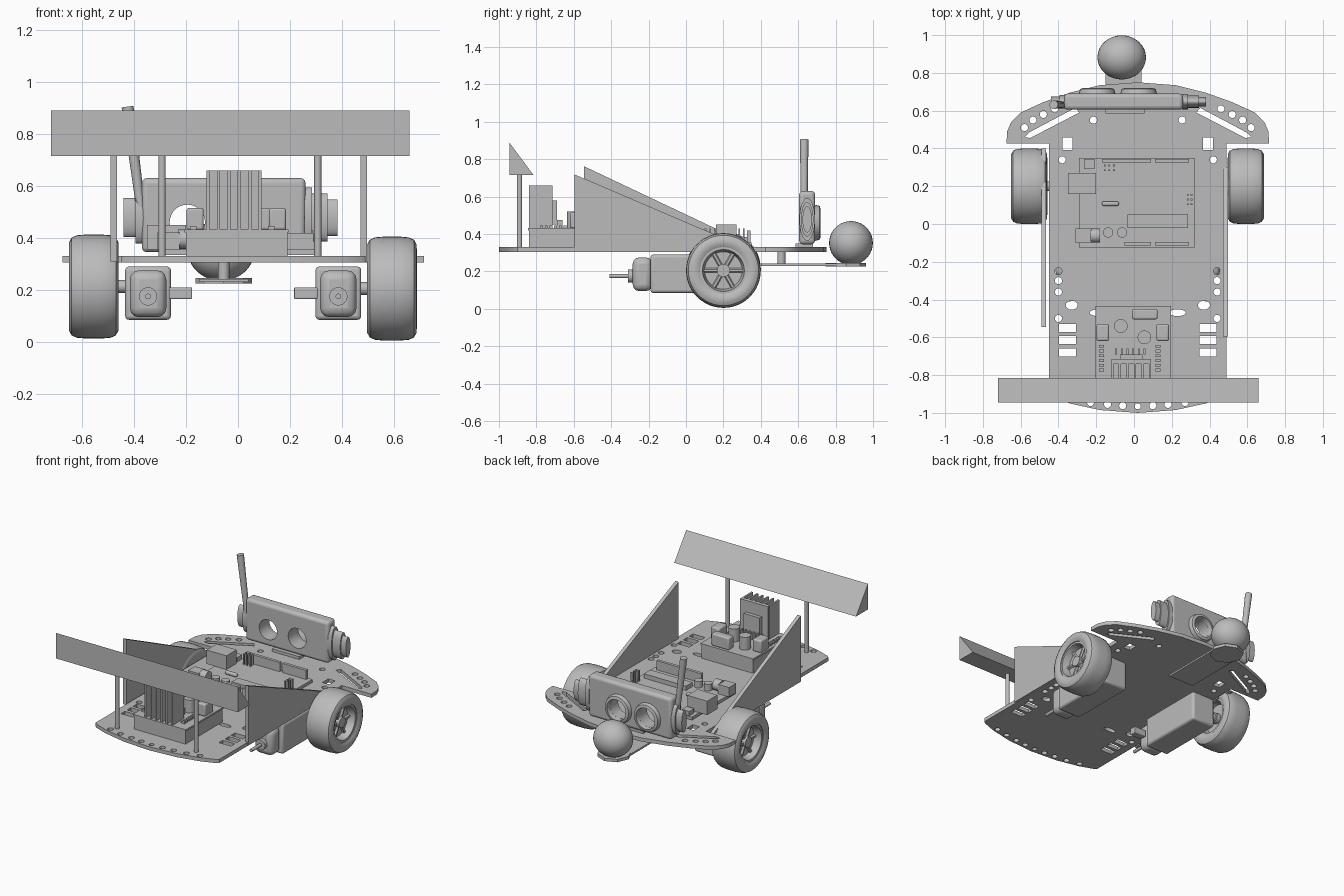
import bpy, bmesh, math
from mathutils import Matrix, Vector

if "Cube" in bpy.data.objects:
    bpy.data.objects.remove(bpy.data.objects["Cube"], do_unlink=True)

grey = bpy.data.materials.new("plain grey")
grey.use_nodes = True
grey.diffuse_color = (0.5, 0.5, 0.5, 1)
grey.node_tree.nodes["Principled BSDF"].inputs["Base Color"].default_value = (0.5, 0.5, 0.5, 1)
CX = 0.02          # centre line of the chassis
parts = []


def finish(name, bm, bevel=0, segments=3):
    bmesh.ops.recalc_face_normals(bm, faces=bm.faces)
    me = bpy.data.meshes.new(name)
    bm.to_mesh(me)
    bm.free()
    me.materials.append(grey)
    ob = bpy.data.objects.new(name, me)
    bpy.context.collection.objects.link(ob)
    if bevel:
        mod = ob.modifiers.new("Bevel", 'BEVEL')
        mod.width, mod.segments = bevel, segments
    parts.append(ob)
    return ob


def box(name, x, y, z, bevel=0):
    bm = bmesh.new()
    size = [b - a for a, b in (x, y, z)]
    mid = [(a + b) / 2 for a, b in (x, y, z)]
    bmesh.ops.create_cube(bm, size=1, matrix=Matrix.Translation(mid) @ Matrix.Diagonal((*size, 1)))
    return finish(name, bm, bevel)


def rod(name, p, q, r, sides=24, squash=1, r2=None):
    """Cylinder from p to q; squash narrows it along y."""
    p, q = Vector(p), Vector(q)
    bm = bmesh.new()
    bmesh.ops.create_cone(bm, cap_ends=True, segments=sides, radius1=r,
                          radius2=r2 or r, depth=(q - p).length)
    turn = (q - p).to_track_quat('Z', 'Y').to_matrix().to_4x4()
    place = Matrix.Translation((p + q) / 2) @ Matrix.Diagonal((1, squash, 1, 1)) @ turn
    bmesh.ops.transform(bm, matrix=place, verts=bm.verts)
    return finish(name, bm)


def prism(name, outline, x0, x1):
    """Extrude a (y, z) outline along x."""
    bm = bmesh.new()
    face = bm.faces.new([bm.verts.new((x0, y, z)) for y, z in outline])
    ext = bmesh.ops.extrude_face_region(bm, geom=[face])
    moved = [v for v in ext["geom"] if isinstance(v, bmesh.types.BMVert)]
    bmesh.ops.translate(bm, vec=(x1 - x0, 0, 0), verts=moved)
    return finish(name, bm)


def lathe(name, profile, centre, axis, closed=True, steps=48):
    """Spin (radius, offset) points about the x or y axis."""
    bm = bmesh.new()
    side = Vector((0, 0, 1))
    vs = [bm.verts.new(side * r + axis * t) for r, t in profile]
    pairs = list(zip(vs, vs[1:] + vs[:1])) if closed else list(zip(vs, vs[1:]))
    edges = [bm.edges.new(p) for p in pairs]
    bmesh.ops.spin(bm, geom=vs + edges, cent=(0, 0, 0), axis=axis, angle=math.tau, steps=steps)
    bmesh.ops.remove_doubles(bm, verts=bm.verts, dist=0.0005)
    bmesh.ops.translate(bm, vec=centre, verts=bm.verts)
    return finish(name, bm)


def ring(x, y, r, r2=None, n=14):
    return [(x + r * math.cos(math.tau * i / n), y + (r2 or r) * math.sin(math.tau * i / n))
            for i in range(n)]


def rect(x, y, w, h):
    return [(x - w, y - h), (x + w, y - h), (x + w, y + h), (x - w, y + h)]


# Chassis plate: half outline mirrored, with holes as inner splines
half = [(0, -1), (0.2, -0.985), (0.36, -0.95), (0.455, -0.915), (0.47, -0.9), (0.47, 0.425),
        (0.695, 0.425), (0.692, 0.49), (0.67, 0.54), (0.62, 0.59), (0.5, 0.645),
        (0.36, 0.695), (0.2, 0.735), (0, 0.75)]
loops = [half + [(-x, y) for x, y in half[-2:0:-1]]]
holes = [ring(0, -0.965, 0.016)]
for s in (-1, 1):
    spots = [(0.08, -0.962), (0.16, -0.955), (0.25, -0.945), (0.34, -0.925), (0.42, -0.25),
             (0.42, -0.3), (0.42, -0.36), (0.42, -0.5), (0.555, 0.55), (0.5, 0.58),
             (0.44, 0.61), (0.6, 0.51), (0.235, 0.55), (0.4, 0.34)]
    holes += [ring(s * x, y, 0.019) for x, y in spots]
    holes += [rect(s * 0.372, y, 0.045, 0.021) for y in (-0.55, -0.615, -0.68)]
    holes += [rect(s * 0.372, 0.425, 0.026, 0.032), ring(s * 0.35, -0.43, 0.032, 0.024)]
    holes += [ring(s * 0.21, -0.47, 0.045, 0.018)]
    holes += [[(s * x, y) for x, y in ((0.6, 0.46), (0.575, 0.485), (0.33, 0.615), (0.31, 0.59), (0.57, 0.455))]]
loops += holes
curve = bpy.data.curves.new("chassis_plate", 'CURVE')
curve.dimensions, curve.fill_mode, curve.extrude = '2D', 'BOTH', 0.0125
for loop in loops:
    sp = curve.splines.new('POLY')
    sp.points.add(len(loop) - 1)
    for pt, (x, y) in zip(sp.points, loop):
        pt.co = (x + CX, y, 0, 1)
    sp.use_cyclic_u = True
curve.materials.append(grey)
plate = bpy.data.objects.new("chassis_plate", curve)
plate.location.z = 0.3175
bpy.context.collection.objects.link(plate)
bpy.ops.object.select_all(action='DESELECT')
plate.select_set(True)
bpy.context.view_layer.objects.active = plate
bpy.ops.object.convert(target='MESH')
parts.append(bpy.context.object)

# Wheels with rounded tyres, recessed rims and spoked hubs, plus gear motors
X, Y = Vector((1, 0, 0)), Vector((0, 1, 0))
tyre_side = [(0.125, 0.085), (0.145, 0.096), (0.17, 0.095), (0.188, 0.085), (0.197, 0.065), (0.2, 0.03)]
rim_side = [(0.126, 0.08), (0.112, 0.08), (0.1, 0.03), (0.001, 0.03)]
for s, side, wx, wz in ((-1, "right", -0.555, 0.213), (1, "left", 0.592, 0.205)):
    c = Vector((wx, 0.2, wz))
    lathe(side + "_tyre", tyre_side + [(r, -t) for r, t in tyre_side[::-1]], c, X)
    lathe(side + "_rim", rim_side[::-1] + [(r, -t) for r, t in rim_side], c, X, closed=False)
    rod(side + "_hub", c - X * 0.06, c + X * 0.06, 0.035)
    for i in range(6):
        a = math.tau * i / 6
        d = Vector((0, math.cos(a), math.sin(a)))
        rod(side + "_spoke", c + d * 0.03 + X * s * 0.035, c + d * 0.104 + X * s * 0.035, 0.012, 6)
    m = CX + s * 0.366
    box(side + "_gearbox", (m - 0.088, m + 0.088), (-0.19, 0.28), (0.085, 0.29), 0.015)
    box(side + "_motor_can", (m - 0.07, m + 0.07), (-0.285, -0.18), (0.095, 0.275), 0.035)
    rod(side + "_motor_cap", (m, -0.31, 0.175), (m, -0.28, 0.175), 0.035)
    rod(side + "_motor_shaft", (m, -0.41, 0.175), (m, -0.3, 0.175), 0.011, 12)
    rod(side + "_axle", (m, 0.2, wz), c, 0.025, 16)
    inner = sorted((m - s * 0.08, m - s * 0.17))
    box(side + "_motor_terminal", inner, (-0.25, -0.2), (0.165, 0.21), 0.005)

# Side fins
prism("right_fin", [(-0.545, 0.31), (-0.545, 0.762), (0.4, 0.315), (0.4, 0.31)], -0.49, -0.465)
prism("left_fin", [(-0.595, 0.31), (-0.595, 0.718), (0.3, 0.335), (0.3, 0.31)], 0.472, 0.497)

# Wedge spoiler on posts
prism("spoiler", [(-0.945, 0.715), (-0.945, 0.89), (-0.815, 0.715)], -0.72, 0.66)
for x in (-0.292, 0.307):
    rod("spoiler_post", (x, -0.89, 0.325), (x, -0.89, 0.73), 0.014, 16)

# Motor driver: base, heat sink, terminals, capacitors, small parts
box("driver_base", (-0.2, 0.19), (-0.84, -0.44), (0.33, 0.42))
box("driver_board", (-0.205, 0.195), (-0.845, -0.435), (0.42, 0.432))
box("heat_sink_back", (-0.12, 0.09), (-0.74, -0.715), (0.432, 0.66))
for i in range(6):
    x = -0.115 + i * 0.04
    box("heat_sink_blade", (x - 0.006, x + 0.006), (-0.84, -0.73), (0.432, 0.66))
box("driver_chip", (-0.075, 0.045), (-0.715, -0.69), (0.45, 0.58))
for x in (-0.165, 0.152):
    box("side_terminal", (x - 0.033, x + 0.033), (-0.62, -0.53), (0.43, 0.515), 0.01)
box("rear_terminal", (-0.01, 0.125), (-0.505, -0.45), (0.43, 0.515), 0.01)
for x, y in ((-0.07, -0.54), (0.055, -0.6)):
    rod("capacitor", (x, y, 0.43), (x, y, 0.52), 0.036)
for i in range(6):
    box("driver_pin", (-0.1 + i * 0.03, -0.09 + i * 0.03), (-0.69, -0.66), (0.43, 0.475))
    for x in (-0.185, 0.115):
        box("diode", (x, x + 0.025), (-0.78 + i * 0.025, -0.765 + i * 0.025), (0.43, 0.445))

# Controller board with sockets, headers and chip
box("controller_board", (-0.29, 0.32), (-0.125, 0.35), (0.335, 0.355))
box("data_socket", (-0.35, -0.2), (0.16, 0.27), (0.355, 0.45))
box("power_socket", (-0.31, -0.225), (-0.1, -0.025), (0.355, 0.42))
rod("power_barrel", (-0.23, -0.062, 0.395), (-0.18, -0.062, 0.395), 0.037)
box("main_chip", (-0.035, 0.285), (-0.02, 0.05), (0.355, 0.385))
for y in (-0.105, 0.335):
    for x0, x1 in ((-0.05 if y < 0 else -0.17, 0.09), (0.11, 0.29)):
        box("header_rail", (x0, x1), (y - 0.01, y + 0.01), (0.355, 0.418))
for x in (-0.137, -0.063):
    rod("board_capacitor", (x, -0.045, 0.355), (x, -0.045, 0.4), 0.027)
box("reset_button", (-0.265, -0.21), (0.29, 0.345), (0.355, 0.385))
box("crystal", (-0.17, -0.08), (0.095, 0.12), (0.355, 0.38), 0.01)
for i in range(3):
    for j in range(2):
        for x, y in ((-0.16 + i * 0.025, 0.28 + j * 0.025), (0.28 + j * 0.02, 0.1 + i * 0.025)):
            box("header_pin", (x, x + 0.009), (y, y + 0.009), (0.355, 0.43))

# Sensor head with two through holes
head = box("sensor_head", (-0.37, 0.26), (0.605, 0.69), (0.345, 0.63), 0.02)
for x in (-0.195, 0.025):
    cut = rod("eye_cutter", (x, 0.5, 0.46), (x, 0.8, 0.46), 0.068, 32)
    parts.remove(cut)
    cut.hide_render = True
    cut.hide_set(True)
    mod = head.modifiers.new("Eye", 'BOOLEAN')
    mod.object, mod.operation, mod.solver = cut, 'DIFFERENCE', 'EXACT'
    lathe("eye_ring", [(0.068, 0), (0.098, 0), (0.09, 0.03), (0.072, 0.035)],
          Vector((x, 0.685, 0.46)), Y, steps=32)
box("sensor_foot", (-0.15, 0.055), (0.585, 0.68), (0.325, 0.35))
for x0, x1, r in ((0.255, 0.285, 0.115), (0.285, 0.345, 0.092), (0.345, 0.382, 0.07),
                  (-0.395, -0.36, 0.1), (-0.44, -0.395, 0.075)):
    rod("ear_disc", (x0, 0.648, 0.478), (x1, 0.648, 0.478), r, 32, squash=0.36)
rod("antenna", (-0.372, 0.632, 0.5), (-0.425, 0.632, 0.905), 0.017, 16, r2=0.023)

# Caster ball on a low arm
box("caster_arm", (-0.15, 0.04), (0.4, 0.87), (0.23, 0.242))
rod("caster_seat", (-0.055, 0.855, 0.225), (-0.055, 0.855, 0.245), 0.108, 8)
rod("caster_post", (-0.055, 0.51, 0.24), (-0.055, 0.51, 0.31), 0.022, 16)
bm = bmesh.new()
bmesh.ops.create_uvsphere(bm, u_segments=32, v_segments=20, radius=0.117,
                          matrix=Matrix.Translation((-0.065, 0.882, 0.352)) @ Matrix.Diagonal((1.1, 1, 1, 1)))
finish("caster_ball", bm)

# Smooth round parts, keep edges sharp
bpy.ops.object.select_all(action='DESELECT')
for ob in parts:
    ob.select_set(True)
bpy.context.view_layer.objects.active = parts[0]
bpy.ops.object.shade_smooth_by_angle(angle=math.radians(35))
